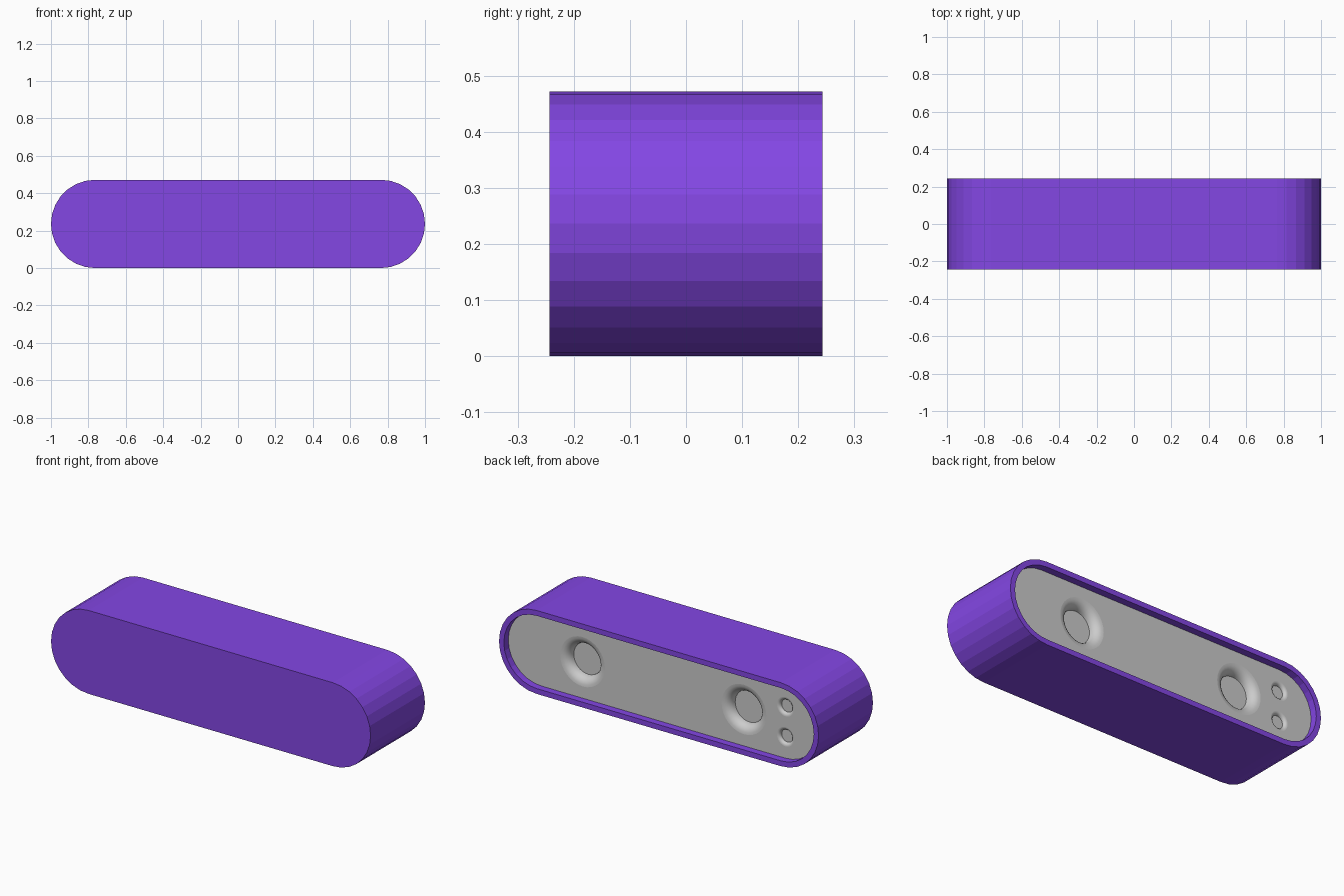
import bpy, bmesh
from math import sin, cos, pi

if "Cube" in bpy.data.objects:
    bpy.data.objects.remove(bpy.data.objects["Cube"])

R, ZC, D = 0.236, 0.236, 0.243      # end radius, centre height, half depth
RIM, RECESS = 0.03, 0.04
PANEL_Y = D - RECESS
SEG = 14                            # facets per rounded end


def stadium(bm, r, y):
    """Loop of verts: two half circles joined by straights."""
    vs = []
    for side in (1, -1):
        for i in range(SEG + 1):
            a = -pi / 2 + pi * i / SEG
            vs.append(bm.verts.new((side * (1 - R + r * cos(a)), y, ZC + side * r * sin(a))))
    return vs


def ring(bm, x, z, r, y, n=32):
    return [bm.verts.new((x + r * cos(2 * pi * i / n), y, z + r * sin(2 * pi * i / n)))
            for i in range(n)]


def bridge(bm, a, b, smooth=False):
    n = len(a)
    for i in range(n):
        j = (i + 1) % n
        bm.faces.new((a[i], a[j], b[j], b[i])).smooth = smooth


def loop_edges(bm, vs):
    out = []
    for i in range(len(vs)):
        pair = (vs[i - 1], vs[i])
        out.append(bm.edges.get(pair) or bm.edges.new(pair))
    return out


def finish(bm, name):
    bmesh.ops.recalc_face_normals(bm, faces=bm.faces)
    me = bpy.data.meshes.new(name)
    bm.to_mesh(me)
    bm.free()
    ob = bpy.data.objects.new(name, me)
    bpy.context.collection.objects.link(ob)
    return ob


# Purple housing: front cap, faceted side, back rim and recessed inner wall
bm = bmesh.new()
loops = [stadium(bm, R, -D), stadium(bm, R, D),
         stadium(bm, R - RIM, D), stadium(bm, R - RIM, -D + RIM)]
for a, b in zip(loops, loops[1:]):
    bridge(bm, a, b)
bm.faces.new(loops[0])
bm.faces.new(loops[-1])
housing = finish(bm, "housing")
purple = bpy.data.materials.new("purple")
purple.diffuse_color = (0.23, 0.063, 0.775, 1)
purple.use_nodes = True
purple.node_tree.nodes["Principled BSDF"].inputs["Base Color"].default_value = purple.diffuse_color
housing.data.materials.append(purple)

# Grey back panel with round-edged sockets: (x, z offset, inner radius, fillet)
SOCKETS = [(0.505, 0, 0.09, 0.05), (-0.505, 0, 0.09, 0.05),
           (-0.765, 0.085, 0.036, 0.018), (-0.765, -0.085, 0.036, 0.018)]
bm = bmesh.new()
outer = stadium(bm, R - RIM, PANEL_Y)
base = stadium(bm, R - RIM, -D + RIM)
flat_edges = loop_edges(bm, outer)
sockets = []
for x, dz, r, f in SOCKETS:
    rings = []
    for k in range(7):
        a = pi / 2 * k / 6
        rings.append(ring(bm, x, ZC + dz, r + f * (1 - sin(a)), PANEL_Y - f * (1 - cos(a))))
    flat_edges += loop_edges(bm, rings[0])
    sockets.append(rings)
bmesh.ops.triangle_fill(bm, edges=flat_edges, use_beauty=True, normal=(0, 1, 0))
for rings in sockets:
    for a, b in zip(rings, rings[1:]):
        bridge(bm, a, b, True)
    bm.faces.new(rings[-1])
bridge(bm, outer, base)
bm.faces.new(base)
for e in bm.edges:
    if len(e.link_faces) == 2 and not all(f.smooth for f in e.link_faces):
        e.smooth = False
panel = finish(bm, "back_panel")
